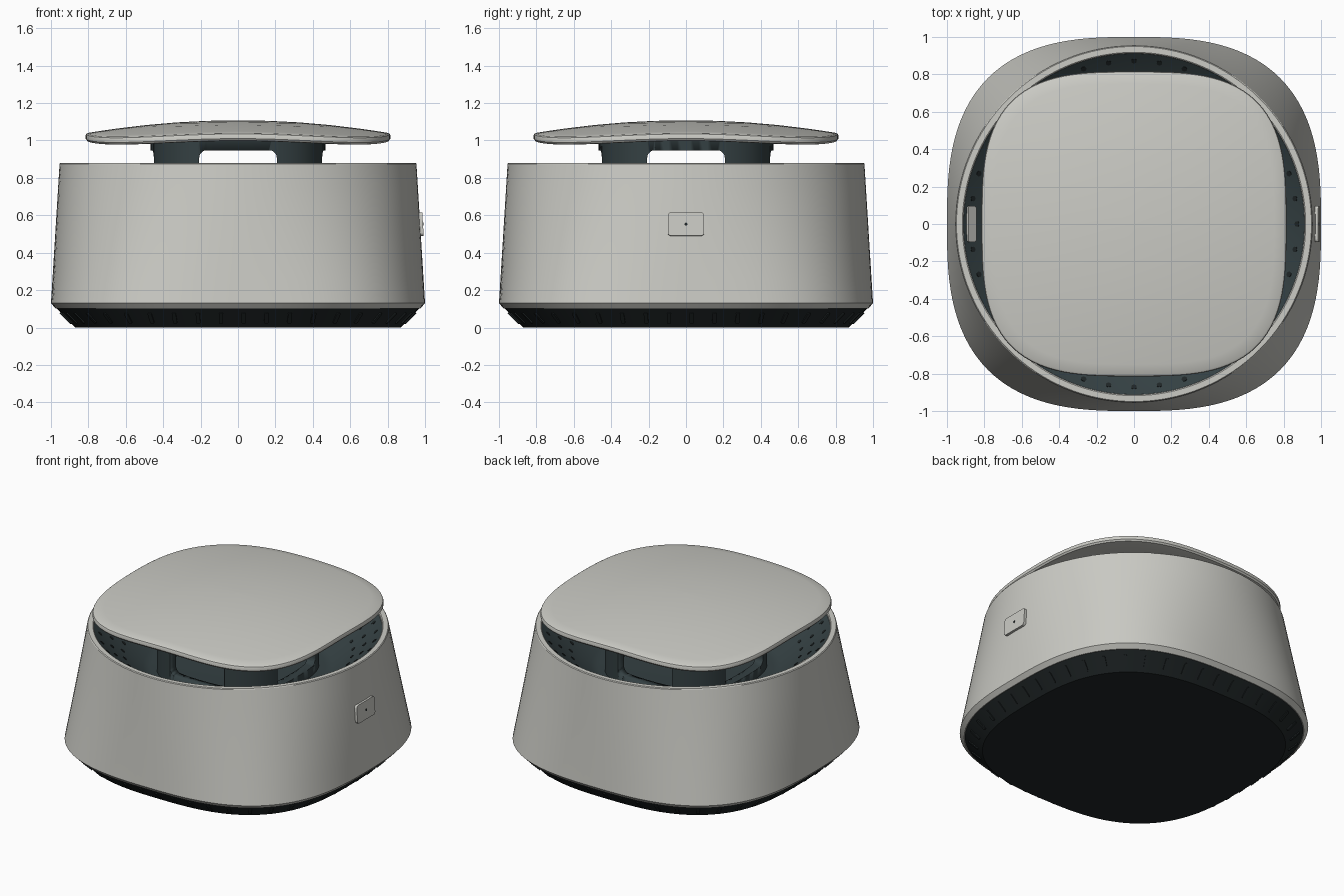
import bpy, bmesh
from math import sin, cos, pi, radians
from mathutils import Matrix, Vector

if "Cube" in bpy.data.objects:
    bpy.data.objects.remove(bpy.data.objects["Cube"])

N = 128


def material(name, rgb):
    m = bpy.data.materials.new(name)
    m.diffuse_color = (*rgb, 1)
    m.use_nodes = True
    m.node_tree.nodes["Principled BSDF"].inputs["Base Color"].default_value = m.diffuse_color
    return m


SHELL = material("warm_grey", (0.6, 0.6, 0.56))
DARK = material("dark_slate", (0.035, 0.052, 0.056))
BASE = material("near_black", (0.014, 0.019, 0.02))


def squircle(t, half, n):
    return half / (abs(cos(t)) ** n + abs(sin(t)) ** n) ** (1 / n)


def finish(name, bm, mat, angle=30):
    bmesh.ops.recalc_face_normals(bm, faces=bm.faces)
    me = bpy.data.meshes.new(name)
    bm.to_mesh(me)
    bm.free()
    me.materials.append(mat)
    ob = bpy.data.objects.new(name, me)
    bpy.context.collection.objects.link(ob)
    bpy.ops.object.select_all(action='DESELECT')
    ob.select_set(True)
    bpy.context.view_layer.objects.active = ob
    bpy.ops.object.shade_smooth_by_angle(angle=radians(angle))
    return ob


def loft(name, rings, mat, caps=True, loop=False, angle=30):
    """Each ring is a function of the angle giving (radius, z)."""
    bm = bmesh.new()
    loops = []
    for ring in rings:
        vs = []
        for i in range(N):
            t = 2 * pi * i / N
            r, z = ring(t)
            vs.append(bm.verts.new((r * cos(t), r * sin(t), z)))
        loops.append(vs)
    pairs = list(zip(loops, loops[1:])) + ([(loops[-1], loops[0])] if loop else [])
    for a, b in pairs:
        for i in range(N):
            j = (i + 1) % N
            bm.faces.new((a[i], a[j], b[j], b[i]))
    if caps and not loop:
        bm.faces.new(loops[0])
        bm.faces.new(loops[-1])
    return finish(name, bm, mat, angle)


def sq(half, z, n=2.8):
    return lambda t: (squircle(t, half, n), z)


def circ(r, z):
    return lambda t: (r, z)


def blend(k):
    # squircle foot morphing to a round rim
    return lambda t: ((1 - k) * squircle(t, 1.0, 2.8) + k * 0.954, 0.13 + 0.745 * k)


def frame(x, y, z, origin):
    m = Matrix((x, y, z)).transposed().to_4x4()
    m.translation = origin
    return m


def box(bm, size, matrix, bevel=0.0):
    g = bmesh.ops.create_cube(bm, size=1, matrix=matrix @ Matrix.Diagonal((*size, 1)))
    if bevel:
        edges = {e for v in g["verts"] for e in v.link_edges}
        # round only the edges running along the box's thickness (local x)
        axis = matrix.to_3x3() @ Vector((1, 0, 0))
        along = [e for e in edges
                 if abs((e.verts[0].co - e.verts[1].co).normalized().dot(axis)) > 0.9]
        bmesh.ops.bevel(bm, geom=along, offset=bevel, segments=5, profile=0.5,
                        affect='EDGES')


# outer shell: chamfered foot, tapered wall, rounded rim
loft("outer_shell",
     [sq(0.955, 0.102), sq(0.975, 0.102), blend(0)]
     + [blend(k / 6) for k in range(1, 7)]
     + [circ(0.949, 0.88), circ(0.918, 0.88), circ(0.912, 0.875), circ(0.91, 0.84)],
     SHELL, caps=False)

# dark tapered base
loft("base", [sq(0.87, 0), sq(0.972, 0.104)], BASE)

# vent ribs around the base
bm = bmesh.new()
for i in range(48):
    t = 2 * pi * (i + 0.25) / 48

    def pt(s, h, z):
        r = squircle(s, h, 2.8)
        return Vector((r * cos(s), r * sin(s), z))
    lo, hi = pt(t, 0.882, 0.012), pt(t, 0.96, 0.092)
    up = (hi - lo).normalized()
    tan = (pt(t + 0.01, 0.92, 0.05) - pt(t - 0.01, 0.92, 0.05)).normalized()
    out = tan.cross(up).normalized()
    up = out.cross(tan)
    box(bm, (0.012, 0.022, 0.08), frame(out, tan, up, (lo + hi) / 2), 0.009)
finish("base_vent_slots", bm, BASE)

# sloping inner bowl
BOWL_R, BOWL_Z, SLOPE = 0.912, 0.862, radians(40)


def bowl_z(r):
    return BOWL_Z - (BOWL_R - r) * sin(SLOPE) / cos(SLOPE)


loft("inner_bowl", [circ(BOWL_R, BOWL_Z), circ(0.6, bowl_z(0.6)),
                    circ(0.55, bowl_z(0.6) - 0.01), circ(0.02, bowl_z(0.6) - 0.01)],
     DARK, caps=False)

# rows of air holes on the bowl wall
bm = bmesh.new()
for row, r in enumerate((0.872, 0.80, 0.728)):
    for i in range(40):
        if row == 0 and i == 20:
            continue
        t = 2 * pi * (i + 0.5 * (row % 2)) / 40
        normal = Vector((-cos(t) * sin(SLOPE), -sin(t) * sin(SLOPE), cos(SLOPE)))
        m = normal.to_track_quat('Z', 'Y').to_matrix().to_4x4()
        m.translation = (r * cos(t), r * sin(t), bowl_z(r))
        bmesh.ops.create_cone(bm, cap_ends=True, segments=14, radius1=0.015,
                              radius2=0.015, depth=0.006, matrix=m)
finish("bowl_air_holes", bm, BASE)

# indicator bar on the left of the bowl
bm = bmesh.new()
n = Vector((sin(SLOPE), 0, cos(SLOPE)))
y = Vector((0, 1, 0))
box(bm, (0.024, 0.19, 0.055), frame(n, y, n.cross(y), (-0.872, 0, bowl_z(0.872) + 0.004)), 0.008)
finish("indicator_bar", bm, SHELL)

# hollow stem with arched windows cut through on both axes
stem = loft("lid_stem", [sq(0.468, 0.57), sq(0.468, 1.04), sq(0.41, 1.04), sq(0.41, 0.57)],
            DARK, loop=True)
for i in range(2):
    bm = bmesh.new()
    box(bm, (1.4, 0.415, 0.295), Matrix.Translation((0, 0, 0.80)) @ Matrix.Rotation(i * pi / 2, 4, 'Z'), 0.04)
    cutter = finish("window_cutter_%d" % i, bm, DARK)
    cutter.hide_render = True
    cutter.hide_viewport = True
    mod = stem.modifiers.new("window", 'BOOLEAN')
    mod.operation = 'DIFFERENCE'
    mod.solver = 'EXACT'
    mod.object = cutter


# domed floating lid
def lid_ring(s, drop):
    def ring(t):
        r = s * squircle(t, 0.815, 3.2)
        return r, 1.108 - 0.105 * r * r - drop
    return ring


top = [lid_ring(s, 0) for s in (0.01, 0.2, 0.4, 0.6, 0.8, 0.92, 0.985)]
edge = [lid_ring(0.996, 0.004), lid_ring(1, 0.012), lid_ring(1, 0.028), lid_ring(0.99, 0.04)]
under = [lid_ring(s, 0.045) for s in (0.97, 0.8, 0.6, 0.4, 0.2, 0.01)]
loft("lid", top + edge + under, SHELL, angle=35)

# side button and its pinhole
tilt = Matrix.Translation((0.971, 0, 0.552)) @ Matrix.Rotation(radians(-3.6), 4, 'Y')
bm = bmesh.new()
box(bm, (0.036, 0.195, 0.125), tilt, 0.018)
finish("side_button", bm, SHELL)
bm = bmesh.new()
bmesh.ops.create_cone(bm, cap_ends=True, segments=16, radius1=0.008, radius2=0.008, depth=0.04,
                      matrix=tilt @ Matrix.Rotation(pi / 2, 4, 'Y'))
finish("button_pinhole", bm, BASE)
